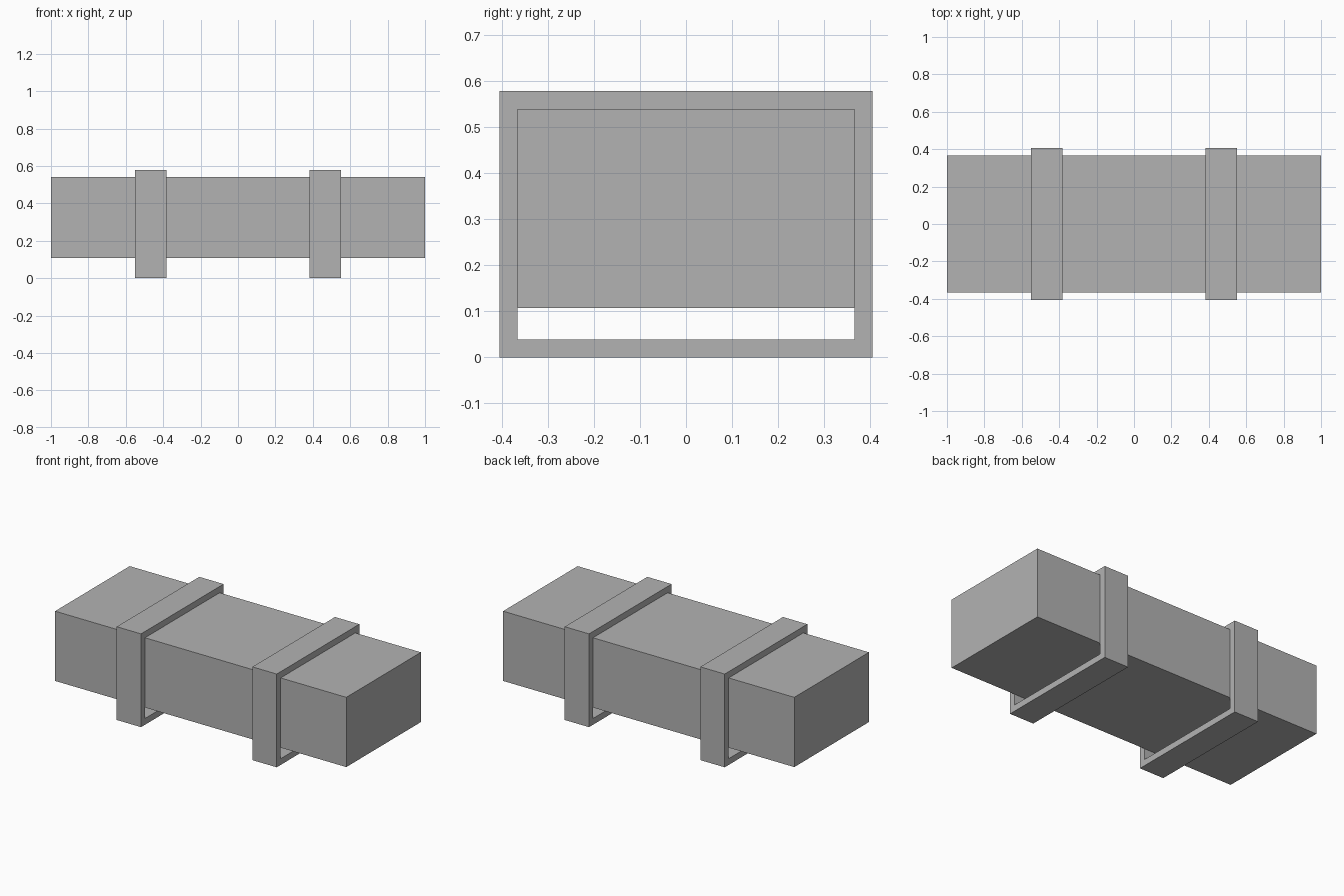
import bpy
import bmesh

cube = bpy.data.objects.get("Cube")
if cube:
    bpy.data.objects.remove(cube, do_unlink=True)

# Single flat grey
grey = bpy.data.materials.new("plain_grey")
grey.use_nodes = True
colour = (0.45, 0.45, 0.45, 1)
grey.diffuse_color = colour
grey.node_tree.nodes["Principled BSDF"].inputs["Base Color"].default_value = colour


def finish(name, bm):
    bmesh.ops.recalc_face_normals(bm, faces=bm.faces)
    mesh = bpy.data.meshes.new(name)
    bm.to_mesh(mesh)
    bm.free()
    mesh.materials.append(grey)
    obj = bpy.data.objects.new(name, mesh)
    bpy.context.collection.objects.link(obj)
    return obj


def rectangle(bm, x, half_y, low, high):
    corners = ((-half_y, low), (half_y, low), (half_y, high), (-half_y, high))
    return [bm.verts.new((x, y, z)) for y, z in corners]


def extrude_x(bm, faces, length):
    result = bmesh.ops.extrude_face_region(bm, geom=faces)
    moved = [v for v in result["geom"] if isinstance(v, bmesh.types.BMVert)]
    bmesh.ops.translate(bm, verts=moved, vec=(length, 0, 0))


HALF_Y, BODY_LOW, BODY_TOP = 0.366, 0.107, 0.54
WALL = 0.039
STRAP_WIDTH, STRAP_X = 0.167, 0.466

# Long rectangular body
bm = bmesh.new()
end = bm.faces.new(rectangle(bm, -1, HALF_Y, BODY_LOW, BODY_TOP))
# keep the starting face so that both ends are closed
start = bm.faces.new([bm.verts.new(v.co) for v in end.verts])
extrude_x(bm, [end], 2)
bmesh.ops.remove_doubles(bm, verts=bm.verts, dist=0.0001)
finish("body", bm)

# Rectangular hoops around the body, with a gap beneath it
for name, x in (("right_strap", -STRAP_X), ("left_strap", STRAP_X)):
    bm = bmesh.new()
    rings = []
    for side in (-1, 1):
        px = x + side * STRAP_WIDTH / 2
        rings.append((rectangle(bm, px, HALF_Y + WALL, 0, BODY_TOP + WALL),
                      rectangle(bm, px, HALF_Y, WALL, BODY_TOP)))
    (outer_a, inner_a), (outer_b, inner_b) = rings
    for one, two in ((outer_a, inner_a), (inner_a, inner_b),
                     (inner_b, outer_b), (outer_b, outer_a)):
        for i in range(4):
            j = (i + 1) % 4
            bm.faces.new((one[i], one[j], two[j], two[i]))
    finish(name, bm)
